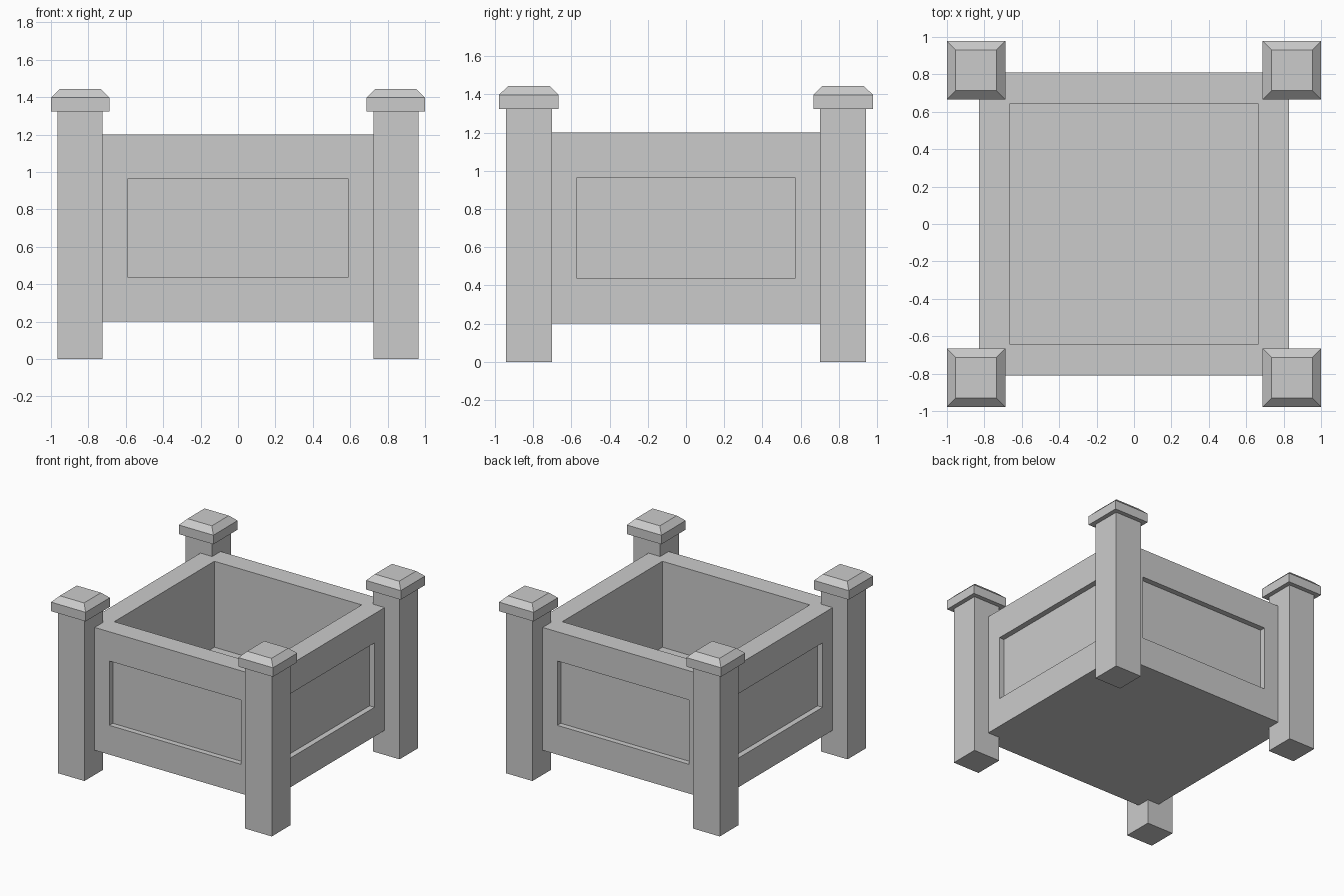
import bpy, bmesh
from mathutils import Matrix

if "Cube" in bpy.data.objects:
    bpy.data.objects.remove(bpy.data.objects["Cube"])

BODY = (1.66, 1.62, 1.0)      # outer size of the box
POST_X, POST_Y = 0.844, 0.822  # post centres


def new_object(name, bm):
    mesh = bpy.data.meshes.new(name)
    bmesh.ops.recalc_face_normals(bm, faces=bm.faces)
    bm.to_mesh(mesh)
    bm.free()
    obj = bpy.data.objects.new(name, mesh)
    bpy.context.collection.objects.link(obj)
    return obj


def box(size, center):
    bm = bmesh.new()
    mat = Matrix.Translation(center) @ Matrix.Diagonal((*size, 1))
    bmesh.ops.create_cube(bm, size=1, matrix=mat)
    bm.normal_update()
    return bm


def recess(bm, faces, border, depth):
    """Sink a straight-walled pocket into each face, leaving a border."""
    bmesh.ops.inset_individual(bm, faces=faces, thickness=border, use_even_offset=True)
    for face in bmesh.ops.extrude_discrete_faces(bm, faces=faces)["faces"]:
        face.normal_update()
        bmesh.ops.translate(bm, verts=face.verts, vec=face.normal * -depth)


def top_face(bm):
    return next(f for f in bm.faces if f.normal.z > 0.5)


# Planter box: recessed side panels and a hollowed top
bm = box(BODY, (0, 0, 0.7))
top = top_face(bm)
sides = [f for f in bm.faces if abs(f.normal.z) < 0.5]
recess(bm, [top], 0.166, 0.70)
recess(bm, sides, 0.238, 0.045)
new_object("planter_box", bm)

# Four corner posts, each with a bevelled cap
for sy, side in ((-1, "front"), (1, "back")):
    for sx, hand in ((-1, "left"), (1, "right")):
        x, y = sx * POST_X, sy * POST_Y
        new_object(f"{side}_{hand}_post", box((0.24, 0.24, 1.323), (x, y, 0.6615)))

        bm = box((0.312, 0.312, 0.074), (x, y, 1.36))
        # Raise a smaller flat top above the slab to form the sloped rim
        face = bmesh.ops.extrude_discrete_faces(bm, faces=[top_face(bm)])["faces"][0]
        bmesh.ops.translate(bm, verts=face.verts, vec=(0, 0, 0.046))
        bmesh.ops.scale(bm, verts=face.verts, vec=(0.7, 0.7, 1),
                        space=Matrix.Translation((-x, -y, 0)))
        new_object(f"{side}_{hand}_cap", bm)
